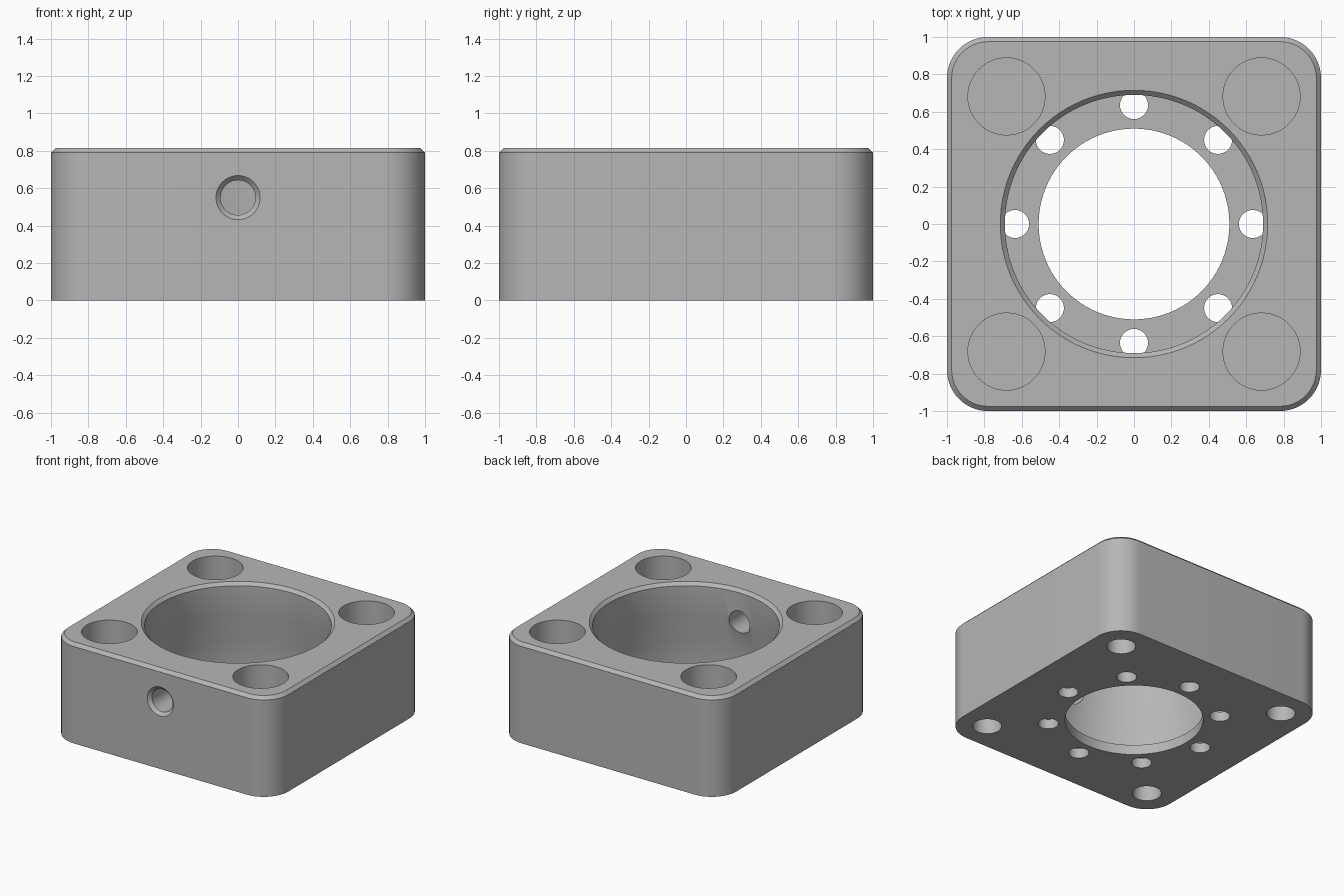
import bpy, bmesh, math
from mathutils import Matrix, Vector

cube = bpy.data.objects.get("Cube")
if cube:
    bpy.data.objects.remove(cube, do_unlink=True)

HEIGHT = 0.815
CORNER_R = 0.22
CHAMFER = 0.025

steel = bpy.data.materials.new("grey_metal")
steel.use_nodes = True
GREY = (0.47, 0.47, 0.47, 1)
steel.diffuse_color = GREY
steel.node_tree.nodes["Principled BSDF"].inputs["Base Color"].default_value = GREY


def make_object(name, bm):
    bmesh.ops.recalc_face_normals(bm, faces=bm.faces[:])
    mesh = bpy.data.meshes.new(name)
    bm.to_mesh(mesh)
    bm.free()
    mesh.materials.append(steel)
    obj = bpy.data.objects.new(name, mesh)
    bpy.context.collection.objects.link(obj)
    return obj


def lathe(name, profile, sides, matrix=Matrix()):
    """Closed solid from (radius, height) points turned about z."""
    bm = bmesh.new()
    rings = []
    for r, z in profile:
        ring = []
        for i in range(sides):
            a = 2 * math.pi * i / sides
            ring.append(bm.verts.new(matrix @ Vector((r * math.cos(a), r * math.sin(a), z))))
        rings.append(ring)
    for low, high in zip(rings, rings[1:]):
        for i in range(sides):
            j = (i + 1) % sides
            bm.faces.new((low[i], low[j], high[j], high[i]))
    bm.faces.new(rings[0][::-1])
    bm.faces.new(rings[-1])
    return make_object(name, bm)


def hole(name, x, y, r, z0, z1, sides=48):
    return lathe(name, [(r, z0), (r, z1)], sides, Matrix.Translation((x, y, 0)))


# Housing block: rounded vertical corners, chamfered top edge
bm = bmesh.new()
bmesh.ops.create_cube(bm, size=1, matrix=Matrix.Translation((0, 0, HEIGHT / 2))
                      @ Matrix.Diagonal((2, 2, HEIGHT, 1)))
upright = [e for e in bm.edges if abs(e.verts[0].co.z - e.verts[1].co.z) > 0.1]
bmesh.ops.bevel(bm, geom=upright, offset=CORNER_R, segments=14, profile=0.5, affect='EDGES')
top_edges = [e for e in bm.edges if all(v.co.z > HEIGHT - 0.001 for v in e.verts)]
bmesh.ops.bevel(bm, geom=top_edges, offset=CHAMFER, segments=1, affect='EDGES')
body = make_object("housing_block", bm)

# Central bore: through hole, floor, flared chamber, chamfered mouth
cutters = [lathe("bore_cutter", [(0.51, -0.1), (0.51, 0.08), (0.74, 0.08), (0.74, 0.33),
                                 (0.69, 0.55), (0.69, HEIGHT - CHAMFER),
                                 (0.75, HEIGHT - CHAMFER + 0.06)], 96)]

# Ring of small holes through the floor
for i in range(8):
    a = i * math.pi / 4
    cutters.append(hole("floor_hole_cutter", 0.636 * math.cos(a), 0.636 * math.sin(a),
                        0.075, -0.1, 0.2, 32))

# Corner pockets from above and blind holes from below
for sx in (-1, 1):
    for sy in (-1, 1):
        cutters.append(hole("corner_pocket_cutter", sx * 0.682, sy * 0.682, 0.206, 0.42, 1))
        cutters.append(hole("base_hole_cutter", sx * 0.77, sy * 0.77, 0.107, -0.1, 0.3))

# Countersunk side port in the front wall
to_front = Matrix.Translation((0, 0, 0.55)) @ Matrix.Rotation(math.pi / 2, 4, 'X')
cutters.append(lathe("side_port_cutter", [(0.093, 0.5), (0.093, 0.975), (0.168, 1.05)],
                     48, to_front))

for c in cutters:
    c.hide_render = True
    mod = body.modifiers.new(c.name, 'BOOLEAN')
    mod.operation = 'DIFFERENCE'
    mod.solver = 'EXACT'
    mod.object = c

# Bake the cuts, drop the cutters and shade
bpy.context.view_layer.update()
graph = bpy.context.evaluated_depsgraph_get()
body_mesh = bpy.data.meshes.new_from_object(body.evaluated_get(graph))
body.modifiers.clear()
body.data = body_mesh
for c in cutters:
    bpy.data.objects.remove(c, do_unlink=True)
body_mesh.materials.clear()
body_mesh.materials.append(steel)

bpy.ops.object.select_all(action='DESELECT')
body.select_set(True)
bpy.context.view_layer.objects.active = body
bpy.ops.object.shade_smooth_by_angle(angle=math.radians(30))
